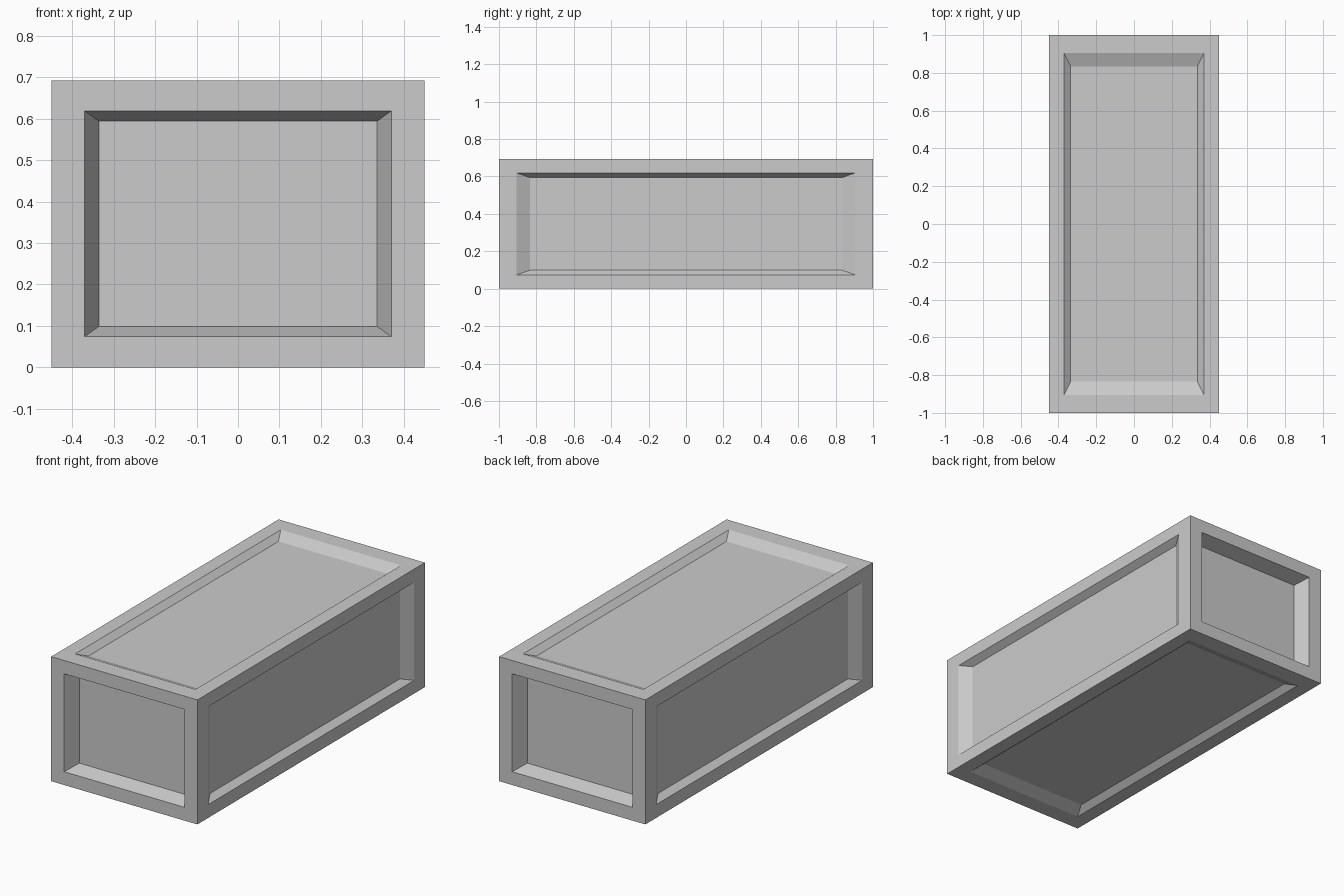
import bpy, bmesh
from mathutils import Vector

if "Cube" in bpy.data.objects:
    bpy.data.objects.remove(bpy.data.objects["Cube"])

half = Vector((0.45, 1.0, 0.3465))        # outer half size
rim = Vector((0.37, 0.905, 0.2725))       # panel opening half size
floor = Vector((0.336, 0.835, 0.2477))    # recessed panel half size
recess = 0.916                            # panel plane as a share of the half size

# Crate body
bpy.ops.mesh.primitive_cube_add(size=2)
crate = bpy.context.object
crate.name = "crate"
bm = bmesh.new()
bm.from_mesh(crate.data)
for v in bm.verts:
    v.co *= half


def fit(face, size, plane):
    """Place the face's corners at the given half size and plane distance."""
    axis = max(range(3), key=lambda i: abs(face.normal[i]))
    for v in face.verts:
        for i in range(3):
            value = half[i] * plane if i == axis else size[i]
            v.co[i] = value if v.co[i] > 0 else -value


# Framed, recessed panel with sloping walls on every side
for face in list(bm.faces):
    bmesh.ops.inset_individual(bm, faces=[face], thickness=0.05)
    fit(face, rim, 1.0)
    bmesh.ops.inset_individual(bm, faces=[face], thickness=0.02)
    fit(face, floor, recess)

# Stand the crate on the ground
bmesh.ops.translate(bm, verts=bm.verts, vec=(0, 0, half.z))
bmesh.ops.recalc_face_normals(bm, faces=bm.faces)
bm.to_mesh(crate.data)
bm.free()
